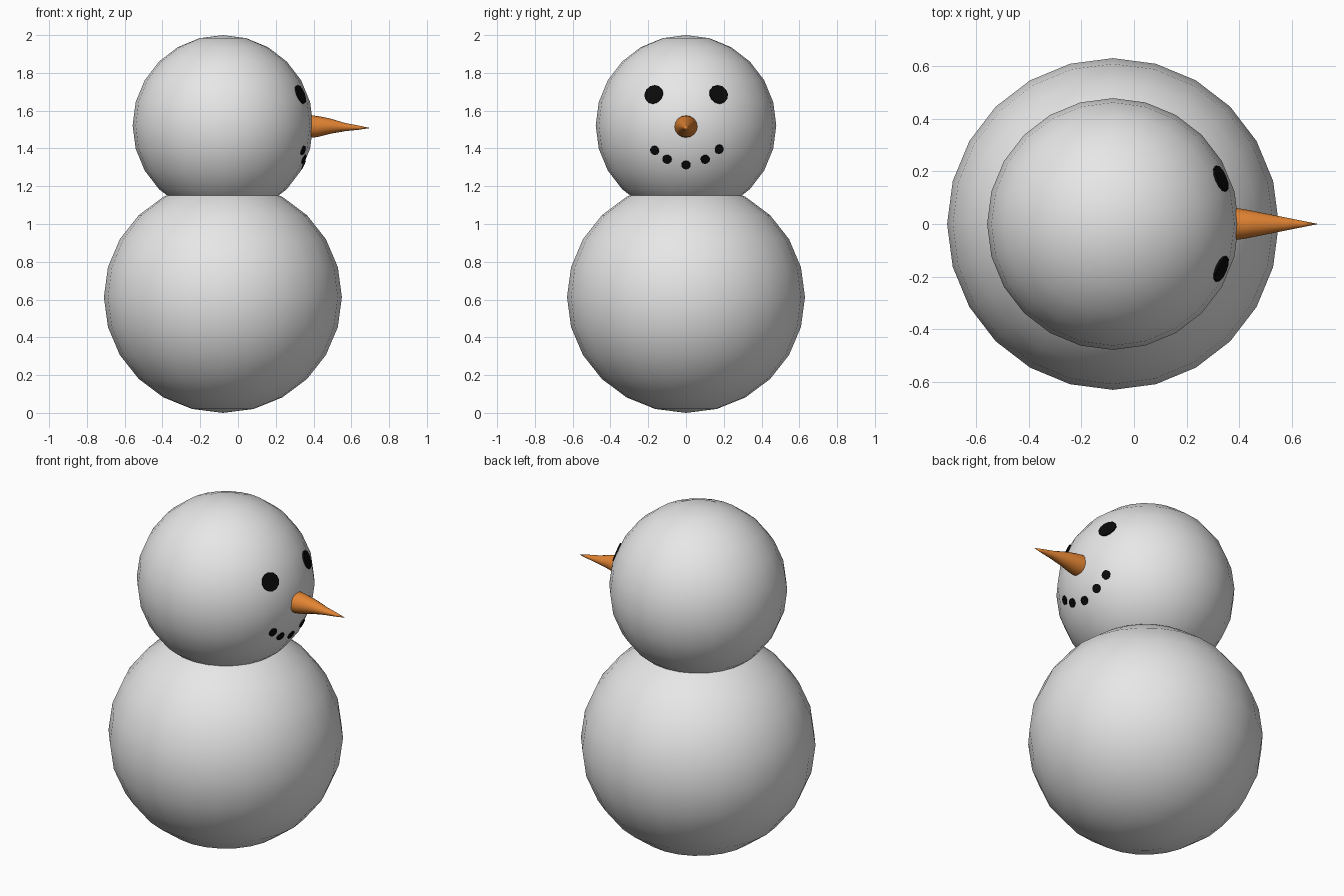
import bpy, math
from mathutils import Vector

if "Cube" in bpy.data.objects:
    bpy.data.objects.remove(bpy.data.objects["Cube"])

CX = -0.08
HEAD_Z, HEAD_R = 1.522, 0.478


def material(name, rgb):
    m = bpy.data.materials.new(name)
    m.diffuse_color = (*rgb, 1)
    m.use_nodes = True
    m.node_tree.nodes["Principled BSDF"].inputs["Base Color"].default_value = m.diffuse_color
    return m


snow = material("snow white", (0.8, 0.8, 0.8))
carrot = material("carrot orange", (0.76, 0.23, 0.033))
coal = material("coal black", (0.003, 0.003, 0.003))


def finish(name, mat, smooth=True):
    o = bpy.context.object
    o.name = name
    o.data.materials.append(mat)
    if smooth:
        bpy.ops.object.shade_smooth_by_angle(angle=math.radians(40))
    return o


def ball(name, z, r, rz):
    bpy.ops.mesh.primitive_uv_sphere_add(segments=24, ring_count=12, radius=r, location=(CX, 0, z))
    bpy.context.object.scale.z = rz / r
    finish(name, snow)


def lump(name, y, z, r):
    # thin coal disc lying on the head surface
    dz = z - HEAD_Z
    n = Vector((math.sqrt(HEAD_R ** 2 - y * y - dz * dz), y, dz)).normalized()
    bpy.ops.mesh.primitive_cylinder_add(
        vertices=12, radius=r, depth=0.009,
        location=Vector((CX, 0, HEAD_Z)) + n * (HEAD_R - 0.004),
        rotation=n.to_track_quat('Z', 'Y').to_euler())
    finish(name, coal)


# snowballs
ball("body", 0.613, 0.63, 0.613)
ball("head", HEAD_Z, HEAD_R, HEAD_R)

# eyes
for y in (-0.172, 0.174):
    lump("eye", y, 1.687, 0.052)

# mouth
for y, z in ((-0.167, 1.389), (-0.101, 1.341), (0, 1.311), (0.103, 1.341), (0.177, 1.395)):
    lump("mouth_lump", y, z, 0.025)

# carrot nose: slightly wavy cone along +x, as stations (x, centre z, radius y, radius z)
stations = [(0.37, 1.516, 0.063, 0.060), (0.42, 1.516, 0.056, 0.056), (0.49, 1.518, 0.042, 0.040),
            (0.57, 1.513, 0.026, 0.021), (0.64, 1.510, 0.012, 0.011)]
N = 16
verts, faces = [], []
for x, z, ry, rz in stations:
    for i in range(N):
        a = 2 * math.pi * i / N
        verts.append((x, ry * math.cos(a), z + rz * math.sin(a)))
verts.append((0.70, 0, 1.508))
last = len(stations) - 1
for i in range(N):
    j = (i + 1) % N
    for s in range(last):
        faces.append((s * N + i, s * N + j, (s + 1) * N + j, (s + 1) * N + i))
    faces.append((last * N + i, last * N + j, len(verts) - 1))
faces.append(tuple(reversed(range(N))))
me = bpy.data.meshes.new("nose")
me.from_pydata(verts, [], faces)
nose = bpy.data.objects.new("nose", me)
bpy.context.collection.objects.link(nose)
bpy.ops.object.select_all(action='DESELECT')
nose.select_set(True)
bpy.context.view_layer.objects.active = nose
finish("nose", carrot)
